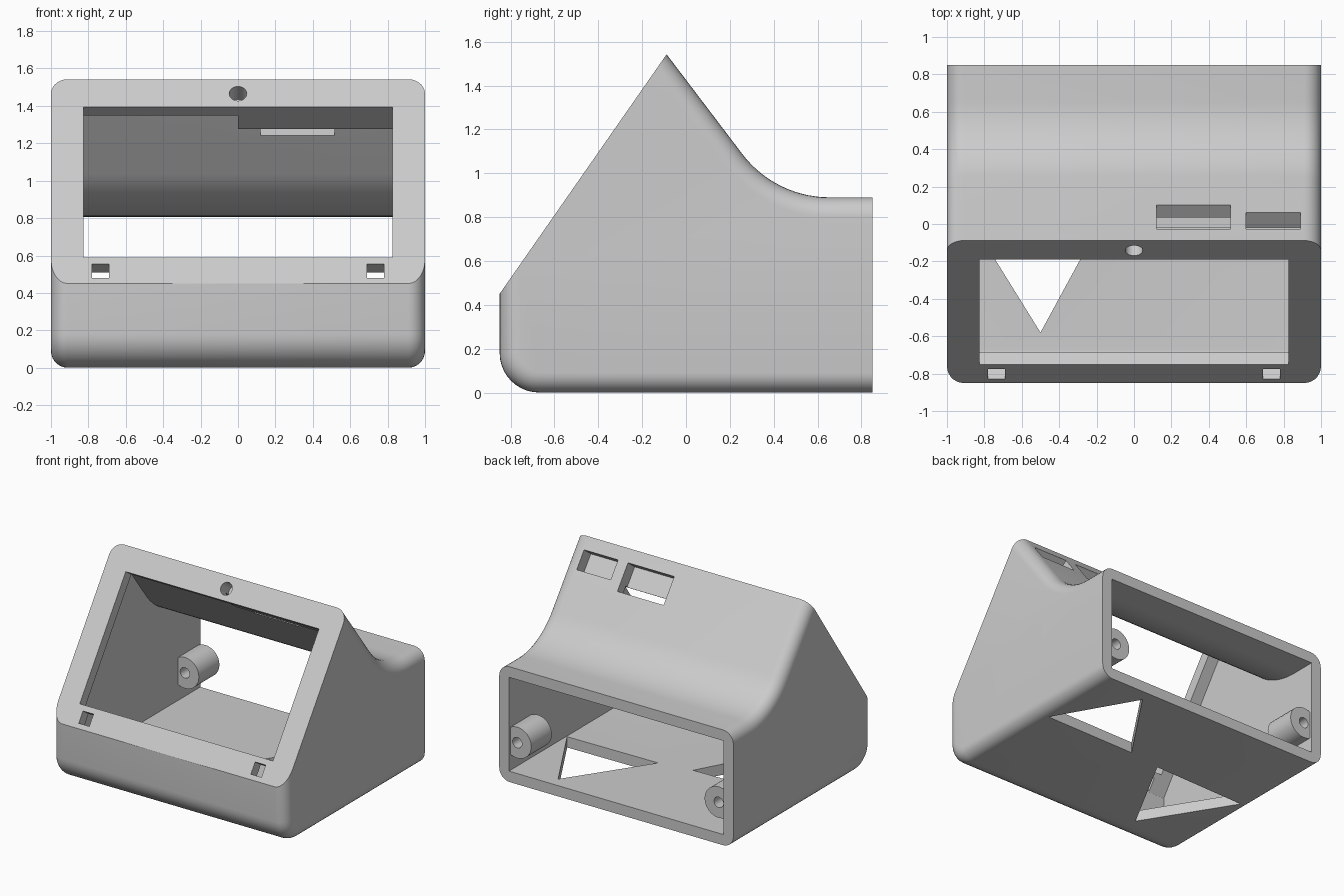
import bpy, bmesh
from math import sin, cos, radians, atan2, pi
from mathutils import Vector, Matrix

if "Cube" in bpy.data.objects:
    bpy.data.objects.remove(bpy.data.objects["Cube"], do_unlink=True)

WALL = 0.083
PANEL = atan2(1.09, 0.76)          # tilt of the screen panel
SLOPE = radians(52.8)              # fall of the rear slope

grey = bpy.data.materials.new("plain grey plastic")
grey.use_nodes = True
grey.diffuse_color = (0.6, 0.6, 0.6, 1)
grey.node_tree.nodes["Principled BSDF"].inputs["Base Color"].default_value = (0.6, 0.6, 0.6, 1)


def make(name, bm):
    bmesh.ops.recalc_face_normals(bm, faces=bm.faces[:])
    mesh = bpy.data.meshes.new(name)
    bm.to_mesh(mesh)
    bm.free()
    mesh.materials.append(grey)
    obj = bpy.data.objects.new(name, mesh)
    bpy.context.collection.objects.link(obj)
    return obj


def extrude(points, vec):
    bm = bmesh.new()
    face = bm.faces.new([bm.verts.new(p) for p in points])
    out = bmesh.ops.extrude_face_region(bm, geom=[face])
    bmesh.ops.translate(bm, vec=vec, verts=[v for v in out["geom"] if isinstance(v, bmesh.types.BMVert)])
    return bm


def box(name, matrix, size):
    bm = bmesh.new()
    bmesh.ops.create_cube(bm, size=1, matrix=matrix @ Matrix.Diagonal((*size, 1)))
    return make(name, bm)


def cylinder(name, matrix, radius, depth):
    bm = bmesh.new()
    bmesh.ops.create_cone(bm, cap_ends=True, segments=32, radius1=radius, radius2=radius,
                          depth=depth, matrix=matrix)
    return make(name, bm)


def combine(target, tool, operation):
    mod = target.modifiers.new(operation, "BOOLEAN")
    mod.object, mod.operation, mod.solver = tool, operation, "EXACT"
    bpy.context.view_layer.objects.active = target
    bpy.ops.object.modifier_apply(modifier=mod.name)
    bpy.data.objects.remove(tool, do_unlink=True)


def frame(y, z, angle):
    return Matrix.Translation((0, y, z)) @ Matrix.Rotation(angle, 4, "X")


panel = frame(-0.85, 0.45, PANEL)    # local y runs up the panel, z points outwards
slope = frame(-0.09, 1.54, -SLOPE)   # local y runs down the slope, z points outwards


def outline(inset):
    """Side profile, running on past the panel and the back."""
    front, r = -0.85 + inset, 0.18 - inset
    pts = [(1.1, inset)]
    for i in range(11):
        a = pi / 2 * i / 10
        pts.append((-0.67 - r * sin(a), 0.18 - r * cos(a)))
    big = 0.5 + inset
    ty, tz = 0.655 - big * sin(SLOPE), 1.39 - big * cos(SLOPE)
    run = (ty - front) / cos(SLOPE)
    pts.append((front, tz + run * sin(SLOPE)))
    for i in range(15):
        a = SLOPE * (1 - i / 14)
        pts.append((0.655 - big * sin(a), 1.39 - big * cos(a)))
    pts.append((1.1, 0.89 - inset))
    return pts


def slice_off(bm, point, normal):
    cut = bmesh.ops.bisect_plane(bm, geom=bm.verts[:] + bm.edges[:] + bm.faces[:], dist=1e-5,
                                 plane_co=point, plane_no=normal, clear_outer=True)
    edges = [e for e in cut["geom_cut"] if isinstance(e, bmesh.types.BMEdge)]
    bmesh.ops.edgeloop_fill(bm, edges=edges)


def solid(name, inset, half, rounding, back):
    bm = extrude([(-half, y, z) for y, z in outline(inset)], (2 * half, 0, 0))
    if rounding:
        bm.normal_update()
        rims = [e for e in bm.edges if abs(e.verts[0].co.x - e.verts[1].co.x) < 1e-6]
        bmesh.ops.bevel(bm, geom=rims, offset=rounding, segments=7, profile=0.5,
                        affect="EDGES", clamp_overlap=False)
    normal = panel.to_3x3() @ Vector((0, 0, 1))
    slice_off(bm, panel @ Vector((0, 0, -inset)), normal)
    slice_off(bm, (0, back, 0), (0, 1, 0))
    return make(name, bm)


# Hollow shell, open at the back
shell = solid("display_housing", 0, 1, 0.09, 0.85)
combine(shell, solid("cavity", WALL, 1 - WALL, 0, 1.0), "DIFFERENCE")

# Thickened block behind the top of the panel
low, top = 0.171, 1.152
section = [panel @ Vector((0, top + 0.002, -0.05)), panel @ Vector((0, top + 0.002, -0.21)),
           panel @ Vector((0, top + 0.06, -0.21)), Vector((0, -0.09, 1.45))]
combine(shell, make("port_block", extrude(section, (0.95, 0, 0))), "UNION")

# Screw bosses near the back opening
for x in (-0.86, 0.86):
    place = Matrix.Translation((x, 0.705, 0.31)) @ Matrix.Rotation(pi / 2, 4, "X")
    combine(shell, cylinder("screw_boss", place, 0.12, 0.25), "UNION")
    combine(shell, cylinder("screw_hole", place, 0.04, 0.4), "DIFFERENCE")

# Screen window
place = panel @ Matrix.Translation((0, (low + top) / 2, -0.02))
combine(shell, box("window_cut", place, (1.65, top - low, 0.22)), "DIFFERENCE")

# Clip slots below the window
for x in (-0.735, 0.735):
    place = panel @ Matrix.Translation((x, 0.083, -0.03))
    combine(shell, box("clip_slot", place, (0.09, 0.091, 0.18)), "DIFFERENCE")

# Round hole above the window
place = panel @ Matrix.Translation((0, 1.238, -0.02))
combine(shell, cylinder("sensor_hole", place, 0.047, 0.2), "DIFFERENCE")

# Port openings in the rear slope
for x0, x1, end in ((0.12, 0.515, 0.314), (0.6, 0.89, 0.248)):
    place = slope @ Matrix.Translation(((x0 + x1) / 2, (0.099 + end) / 2, 0))
    combine(shell, box("port_cut", place, (x1 - x0, end - 0.099, 0.2)), "DIFFERENCE")

# Triangular openings in the floor
for tri in (((-0.91, 0.08), (-0.5, -0.58), (-0.13, 0.1)),
            ((0.91, 0.15), (0.56, 0.76), (0.14, 0.14))):
    cut = extrude([(x, y, -0.1) for x, y in tri], (0, 0, 0.25))
    combine(shell, make("floor_cut", cut), "DIFFERENCE")

# Smooth the rounded surfaces, keep the edges sharp
bpy.ops.object.select_all(action="DESELECT")
shell.select_set(True)
bpy.context.view_layer.objects.active = shell
bpy.ops.object.shade_smooth_by_angle(angle=radians(30))
